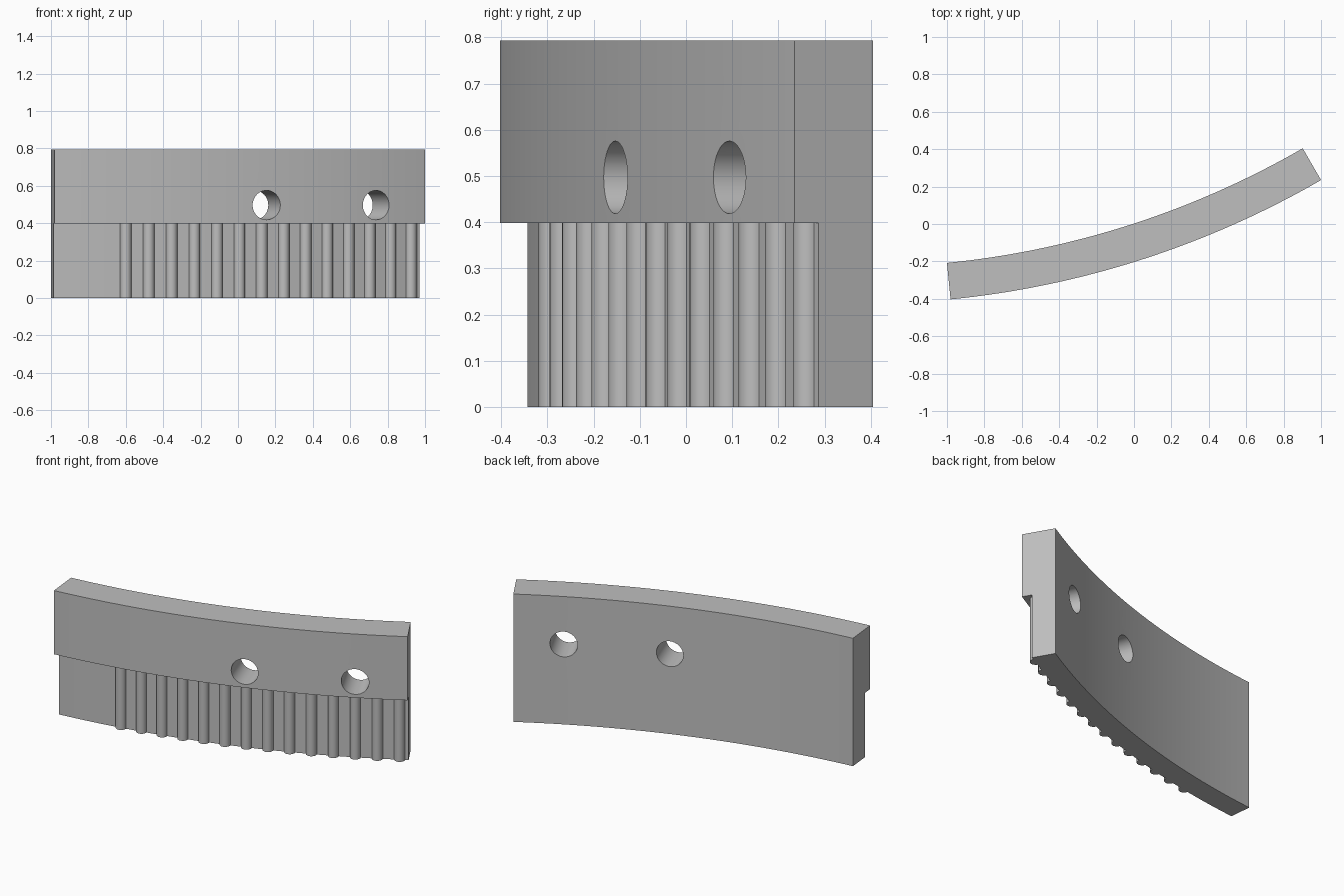
import bpy, bmesh
from math import sin, cos, pi, radians
from mathutils import Matrix, Vector

cube = bpy.data.objects.get("Cube")
if cube:
    bpy.data.objects.remove(cube, do_unlink=True)

# Shared arc of the curved bar
CX, CY = -1.4715, 4.5156
R_BACK, R_LOWER, R_UPPER = 4.747, 4.883, 4.943
START, END = 5.7, 30.0
Z_STEP, Z_TOP = 0.398, 0.793

grey = bpy.data.materials.new("plain grey")
grey.use_nodes = True
grey.diffuse_color = (0.52, 0.52, 0.52, 1)
grey.node_tree.nodes["Principled BSDF"].inputs["Base Color"].default_value = (0.52, 0.52, 0.52, 1)


def on_arc(radius, degrees, z):
    a = radians(degrees)
    return Vector((CX + radius * sin(a), CY - radius * cos(a), z))


def make_object(name, bm):
    bmesh.ops.recalc_face_normals(bm, faces=bm.faces)
    mesh = bpy.data.meshes.new(name)
    bm.to_mesh(mesh)
    bm.free()
    mesh.materials.append(grey)
    obj = bpy.data.objects.new(name, mesh)
    bpy.context.collection.objects.link(obj)
    return obj


def select_only(obj):
    bpy.ops.object.select_all(action='DESELECT')
    obj.select_set(True)
    bpy.context.view_layer.objects.active = obj


def shade(obj):
    select_only(obj)
    bpy.ops.object.shade_smooth_by_angle(angle=radians(30))


# Stepped section swept along the arc
section = [(R_BACK, 0), (R_LOWER, 0), (R_LOWER, Z_STEP),
           (R_UPPER, Z_STEP), (R_UPPER, Z_TOP), (R_BACK, Z_TOP)]
SEGMENTS = 48
bm = bmesh.new()
rings = []
for i in range(SEGMENTS + 1):
    angle = START + (END - START) * i / SEGMENTS
    rings.append([bm.verts.new(on_arc(r, angle, z)) for r, z in section])
for a, b in zip(rings, rings[1:]):
    for k in range(len(section)):
        n = (k + 1) % len(section)
        bm.faces.new((a[k], a[n], b[n], b[k]))
bm.faces.new(rings[0])
bm.faces.new(rings[-1])
body = make_object("curved_bar", bm)

# Two radial bolt holes through the upper band
for angle in (19.18, 26.55):
    bm = bmesh.new()
    place = (Matrix.Translation(on_arc((R_BACK + R_UPPER) / 2, angle, 0.497))
             @ Matrix.Rotation(radians(angle), 4, 'Z')
             @ Matrix.Rotation(pi / 2, 4, 'X'))
    bmesh.ops.create_cone(bm, cap_ends=True, segments=48, radius1=0.0785,
                          radius2=0.0785, depth=0.6, matrix=place)
    cutter = make_object("hole_cutter", bm)
    cutter.hide_render = True
    mod = body.modifiers.new("bolt_hole", 'BOOLEAN')
    mod.operation = 'DIFFERENCE'
    mod.solver = 'EXACT'
    mod.object = cutter
    select_only(body)
    bpy.ops.object.modifier_apply(modifier=mod.name)
    bpy.data.objects.remove(cutter, do_unlink=True)
shade(body)

# Row of half-round ribs along the lower band
RIBS, RIB_RADIUS, ARC_STEPS = 14, 0.031, 16
FIRST, LAST = 10.28, 29.4
bm = bmesh.new()
for i in range(RIBS):
    angle = FIRST + (LAST - FIRST) * i / (RIBS - 1)
    centre = on_arc(R_LOWER - 0.001, angle, 0)
    turn = Matrix.Rotation(radians(angle), 3, 'Z')
    outline = []
    for s in range(ARC_STEPS + 1):
        t = pi * s / ARC_STEPS
        outline.append(centre + turn @ Vector((cos(t), -sin(t), 0)) * RIB_RADIUS)
    low = [bm.verts.new(p) for p in outline]
    high = [bm.verts.new(p + Vector((0, 0, Z_STEP))) for p in outline]
    bm.faces.new(low)
    bm.faces.new(high)
    for k in range(len(low)):
        n = (k + 1) % len(low)
        bm.faces.new((low[k], low[n], high[n], high[k]))
shade(make_object("half_round_ribs", bm))
